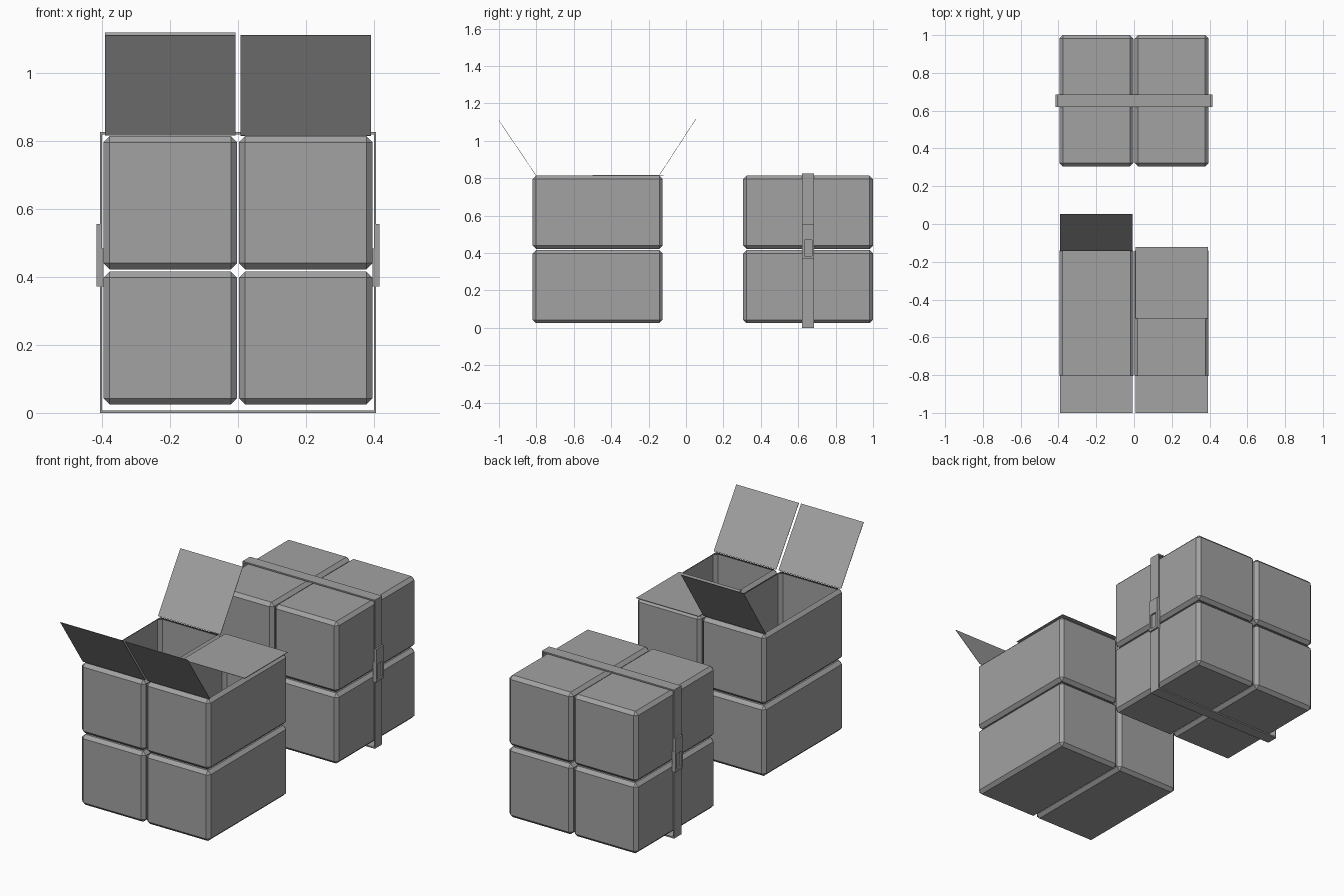
import bpy
import bmesh
from math import cos, sin, radians
from mathutils import Vector

cube = bpy.data.objects.get("Cube")
if cube:
    bpy.data.objects.remove(cube, do_unlink=True)

grey = bpy.data.materials.new("card_grey")
grey.use_nodes = True
COLOUR = (0.36, 0.36, 0.36, 1)
grey.diffuse_color = COLOUR
grey.node_tree.nodes["Principled BSDF"].inputs["Base Color"].default_value = COLOUR

BOX = Vector((0.392, 0.695, 0.391))
BEVEL = 0.018
BOX_X = 0.199
LOW_Z, HIGH_Z = 0.22, 0.6175
FRONT_Y, BACK_Y = -0.4725, 0.6525
SIDES = (("right", -1), ("left", 1))


def finish(name, bm):
    bmesh.ops.recalc_face_normals(bm, faces=bm.faces)
    mesh = bpy.data.meshes.new(name)
    bm.to_mesh(mesh)
    bm.free()
    mesh.materials.append(grey)
    obj = bpy.data.objects.new(name, mesh)
    bpy.context.collection.objects.link(obj)
    return obj


def block(bm, centre, size):
    verts = bmesh.ops.create_cube(bm, size=1)["verts"]
    bmesh.ops.scale(bm, vec=size, verts=verts)
    bmesh.ops.translate(bm, vec=centre, verts=verts)


def carton(name, centre, is_open=False):
    """Chamfered box; an open one loses its top panel."""
    bm = bmesh.new()
    block(bm, centre, BOX)
    bmesh.ops.bevel(bm, geom=bm.edges[:], offset=BEVEL, segments=1,
                    profile=0.5, affect='EDGES')
    if is_open:
        top = max(bm.faces, key=lambda f: f.calc_center_median().z)
        bmesh.ops.delete(bm, geom=[top], context='FACES')
    finish(name, bm)


def flap(name, x, hinge_y, direction, angle, length):
    """Thin panel hinged on the rim, swinging out along y."""
    z = HIGH_Z + BOX.z / 2 + 0.002
    tip_y = hinge_y + direction * cos(radians(angle)) * length
    tip_z = z + sin(radians(angle)) * length
    half = BOX.x / 2 - 0.004
    bm = bmesh.new()
    corners = ((x - half, hinge_y, z), (x + half, hinge_y, z),
               (x + half, tip_y, tip_z), (x - half, tip_y, tip_z))
    bm.faces.new([bm.verts.new(c) for c in corners])
    obj = finish(name, bm)
    solid = obj.modifiers.new("card_thickness", 'SOLIDIFY')
    solid.thickness = 0.002
    solid.offset = 0


def rectangle_ring(name, centre, outer, inner, depth, axis):
    """Rectangular frame whose hole runs along the given axis."""
    u, v = [i for i in range(3) if i != axis]
    bm = bmesh.new()
    loops = []
    for half in (outer, inner):
        for side in (-1, 1):
            loop = []
            for a, b in ((-1, -1), (1, -1), (1, 1), (-1, 1)):
                p = Vector(centre)
                p[u] += a * half[0]
                p[v] += b * half[1]
                p[axis] += side * depth / 2
                loop.append(bm.verts.new(p))
            loops.append(loop)
    out_a, out_b, in_a, in_b = loops
    for one, two in ((out_a, out_b), (out_b, in_b), (in_b, in_a), (in_a, out_a)):
        for i in range(4):
            j = (i + 1) % 4
            bm.faces.new((one[i], one[j], two[j], two[i]))
    return finish(name, bm)


# Two stacks of four cartons, the front stack open at the top
for side, s in SIDES:
    for row, y in (("front", FRONT_Y), ("back", BACK_Y)):
        carton(f"{row}_lower_{side}_box", (s * BOX_X, y, LOW_Z))
        carton(f"{row}_upper_{side}_box", (s * BOX_X, y, HIGH_Z), row == "front")

# Lid flaps: all raised except one folded shut
rim = BOX.y / 2 - BEVEL
for side, s in SIDES:
    flap(f"front_{side}_flap", s * BOX_X, FRONT_Y - rim, -1, 56, 0.355)
flap("back_right_flap", -BOX_X, FRONT_Y + rim, 1, 57, 0.36)
flap("back_left_closed_flap", BOX_X, FRONT_Y + rim + 0.022, -1, 0, 0.378)

# Strap around the back stack
strap = rectangle_ring("strap", (0, BACK_Y, 0.4125), (0.406, 0.4125),
                       (0.4, 0.405), 0.064, 1)

# Buckle frame and strap tongue on each side
for side, s in SIDES:
    rectangle_ring(f"{side}_buckle", (s * 0.405, BACK_Y, 0.427),
                   (0.033, 0.056), (0.02, 0.042), 0.021, 0)
    bm = bmesh.new()
    block(bm, (s * 0.408, BACK_Y, 0.518), (0.015, 0.064, 0.074))
    finish(f"{side}_strap_tongue", bm)
